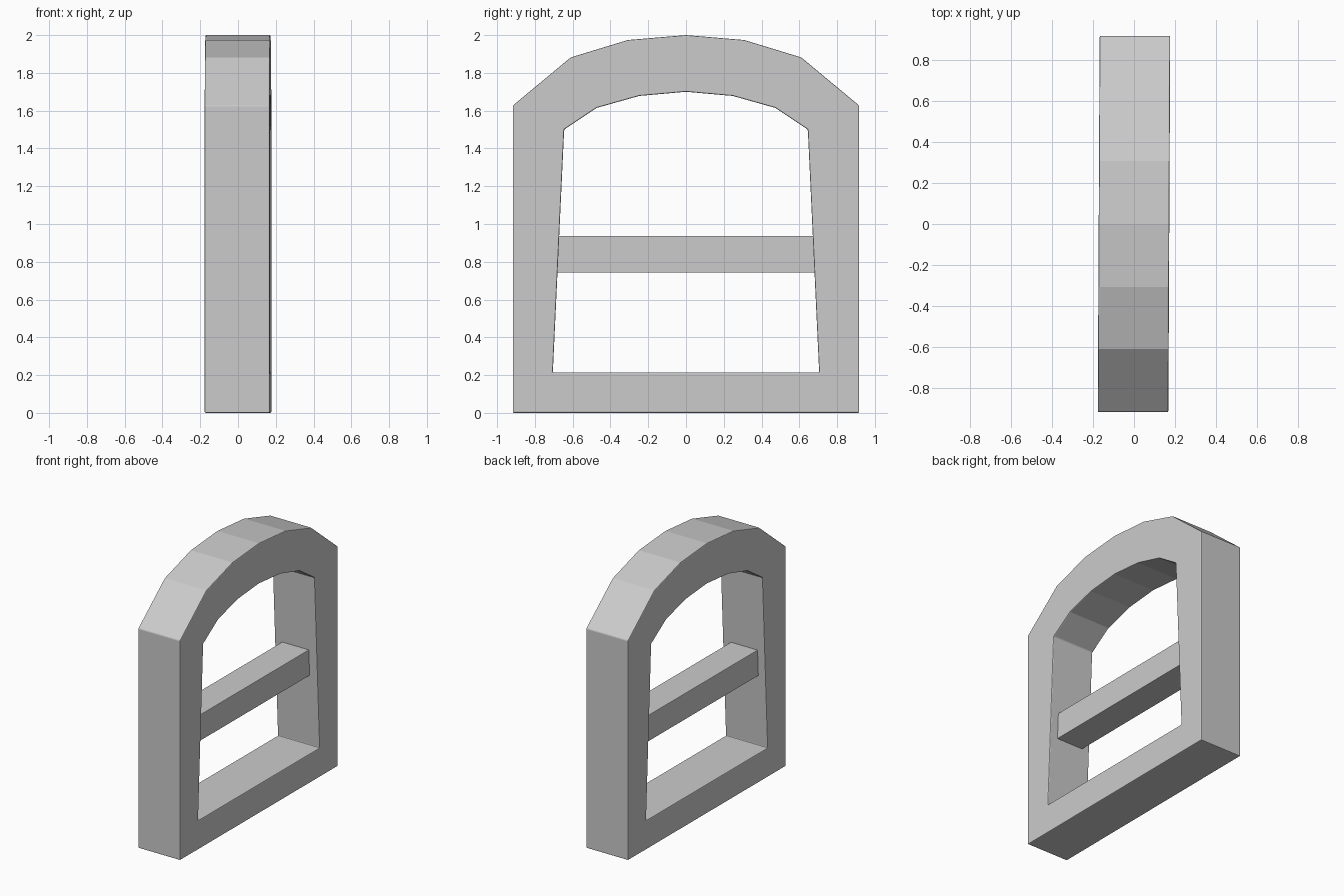
import bpy, bmesh

if "Cube" in bpy.data.objects:
    bpy.data.objects.remove(bpy.data.objects["Cube"])

SKEW = 0.005  # the frame is turned very slightly about z


def mirrored(half):
    """Half profile (bottom to apex, y >= 0) -> full closed loop."""
    return half + [(-y, z) for y, z in reversed(half[:-1])]


def finish(name, bm, bevel):
    for v in bm.verts:
        v.co.x += SKEW * v.co.y
    bmesh.ops.recalc_face_normals(bm, faces=bm.faces)
    mesh = bpy.data.meshes.new(name)
    bm.to_mesh(mesh)
    bm.free()
    obj = bpy.data.objects.new(name, mesh)
    bpy.context.collection.objects.link(obj)
    mod = obj.modifiers.new("soft_edges", 'BEVEL')
    mod.width = bevel
    mod.segments = 2
    mod.limit_method = 'ANGLE'
    mod.angle_limit = 0.6
    return obj


# Arched frame: outer and inner profiles joined into a ring with depth
outer = mirrored([(0.917, 0), (0.917, 1.627), (0.61, 1.882), (0.308, 1.974), (0, 2.0)])
inner = mirrored([(0.705, 0.215), (0.645, 1.50), (0.472, 1.615), (0.248, 1.678), (0, 1.70)])
bm = bmesh.new()
loops = [[bm.verts.new((x, y, z)) for y, z in prof]
         for x, prof in ((0.172, outer), (0.172, inner), (-0.172, inner), (-0.172, outer))]
n = len(outer)
for k in range(4):
    a, b = loops[k], loops[(k + 1) % 4]
    for i in range(n):
        j = (i + 1) % n
        bm.faces.new((a[i], a[j], b[j], b[i]))
finish("arched_frame", bm, 0.006)

# Crossbar set into both jambs
bm = bmesh.new()
bmesh.ops.create_cube(bm, size=1)
bmesh.ops.scale(bm, vec=(0.22, 1.40, 0.194), verts=bm.verts)
bmesh.ops.translate(bm, vec=(-0.003, 0, 0.84), verts=bm.verts)
finish("crossbar", bm, 0.004)
